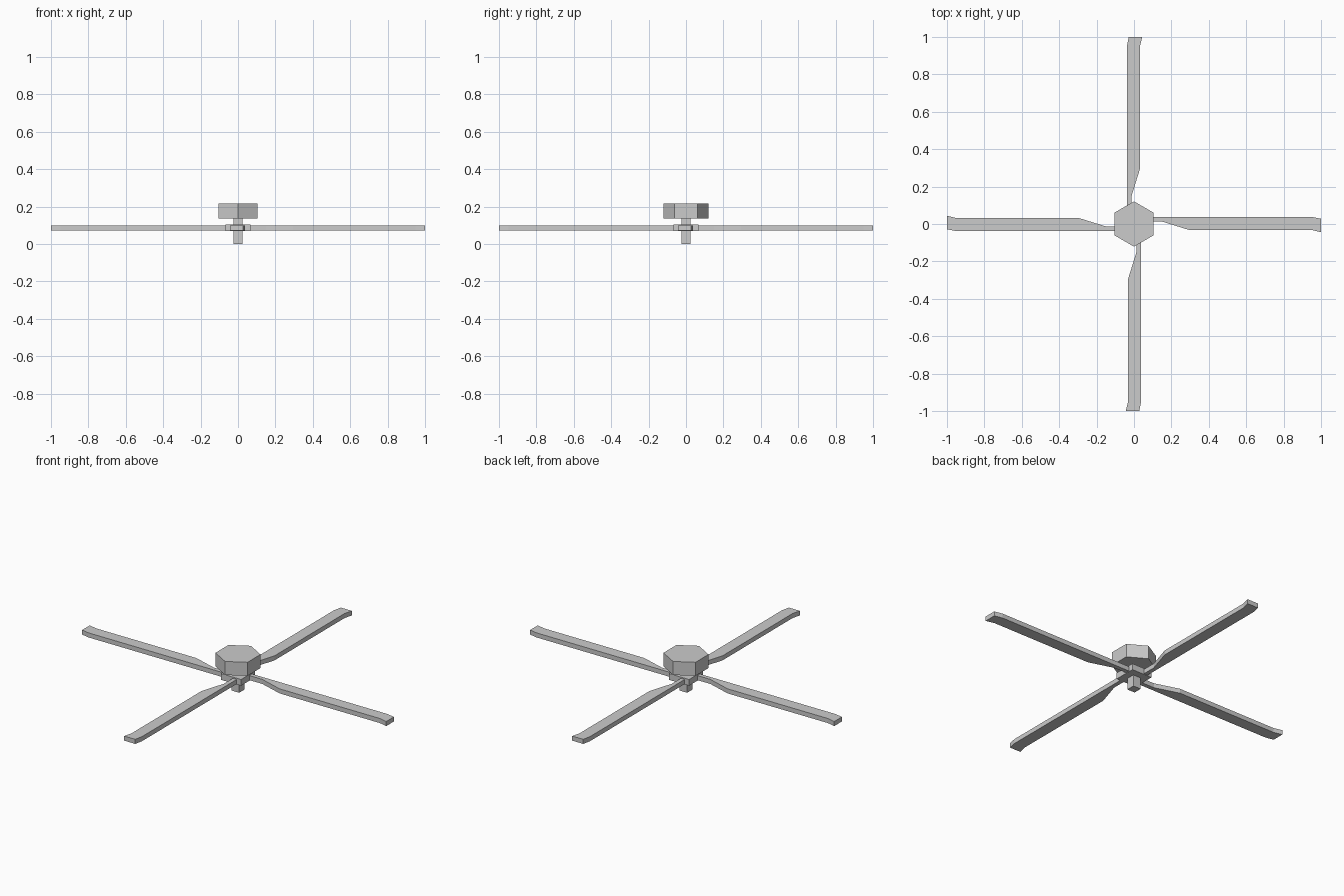
import bpy, bmesh
from math import pi, sin, cos

if "Cube" in bpy.data.objects:
    bpy.data.objects.remove(bpy.data.objects["Cube"])


def prism(name, outline, z0, z1, turn=0.0):
    """Extrude a flat outline from z0 to z1, turned about the z axis."""
    bm = bmesh.new()
    c, s = cos(turn), sin(turn)
    face = bm.faces.new([bm.verts.new((x * c - y * s, x * s + y * c, z0)) for x, y in outline])
    ext = bmesh.ops.extrude_face_region(bm, geom=[face])
    top = [g for g in ext["geom"] if isinstance(g, bmesh.types.BMVert)]
    bmesh.ops.translate(bm, verts=top, vec=(0, 0, z1 - z0))
    bmesh.ops.recalc_face_normals(bm, faces=bm.faces)
    mesh = bpy.data.meshes.new(name)
    bm.to_mesh(mesh)
    bm.free()
    obj = bpy.data.objects.new(name, mesh)
    bpy.context.collection.objects.link(obj)
    return obj


def ngon(sides, radius, start):
    return [(radius * cos(start + 2 * pi * i / sides),
             radius * sin(start + 2 * pi * i / sides)) for i in range(sides)]


# Square drive shaft, square blade hub and hexagonal cap
prism("shaft", ngon(4, 0.025 * 2 ** 0.5, pi / 4), 0.0, 0.14)
prism("hub", ngon(4, 0.066 * 2 ** 0.5, pi / 4), 0.068, 0.105)
prism("cap", ngon(6, 0.121, pi / 2), 0.135, 0.215)

# Four flat blades with a narrow root and a swept tip
blade = [(0.02, 0.013), (0.15, 0.013), (0.295, -0.032), (0.95, -0.032),
         (1.0, -0.044), (1.0, 0.028), (0.95, 0.038), (0.02, 0.038)]
for i in range(4):
    prism(f"blade_{i + 1}", blade, 0.071, 0.098, i * pi / 2)
